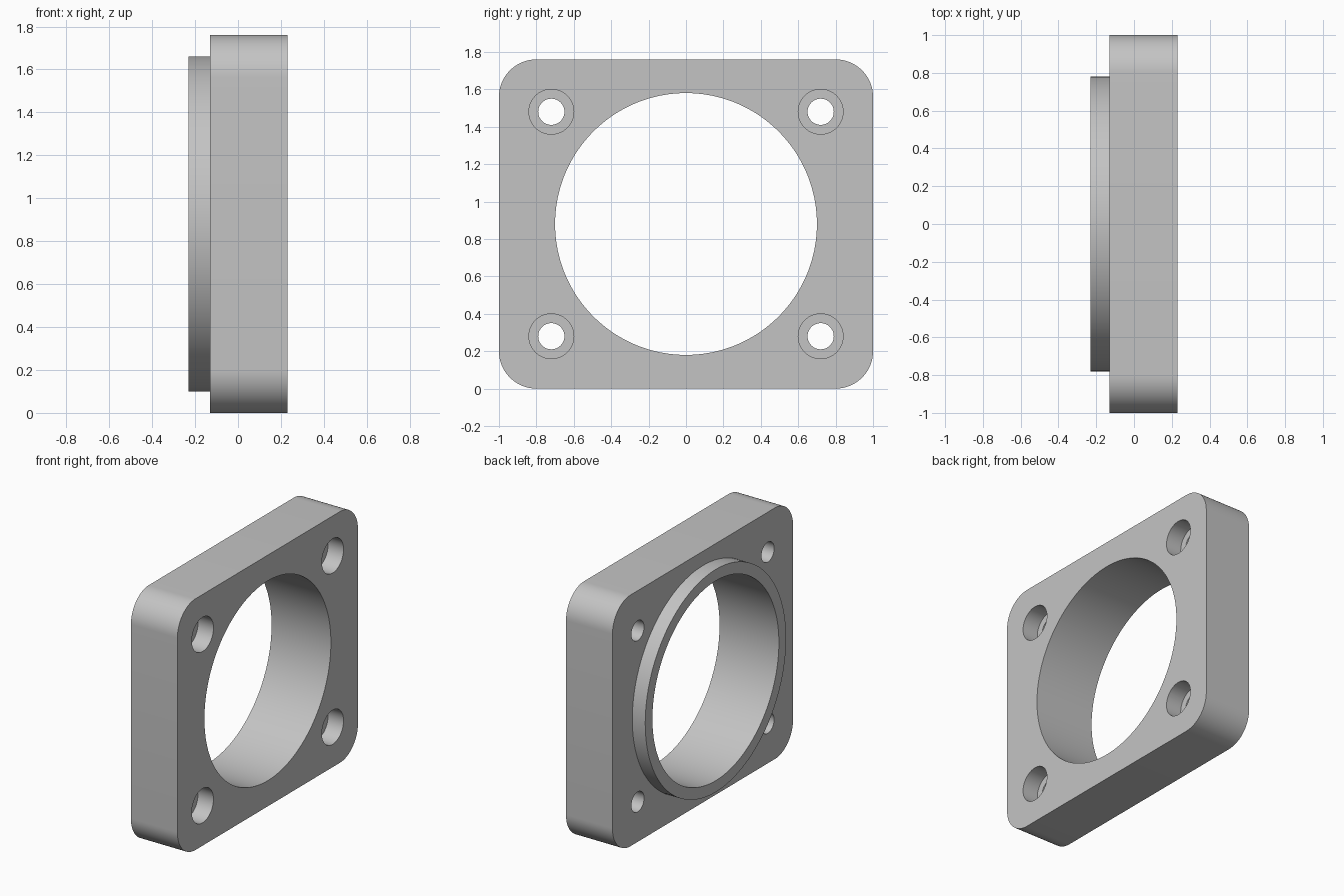
import bpy
import bmesh
import math
from mathutils import Matrix, Vector

old = bpy.data.objects.get("Cube")
if old:
    bpy.data.objects.remove(old, do_unlink=True)

BACK, FACE = -0.13, 0.23      # plate faces along x
COLLAR_END = -0.23
MID_Z = 0.88
BOLT_DEPTH = 0.12

grey = bpy.data.materials.new("plain grey")
grey.use_nodes = True
COLOR = (0.55, 0.55, 0.55, 1)
grey.diffuse_color = COLOR
grey.node_tree.nodes["Principled BSDF"].inputs["Base Color"].default_value = COLOR


def make_object(name, bm):
    mesh = bpy.data.meshes.new(name)
    bm.to_mesh(mesh)
    bm.free()
    mesh.materials.append(grey)
    obj = bpy.data.objects.new(name, mesh)
    bpy.context.collection.objects.link(obj)
    return obj


def x_cylinder(name, radius, x0, x1, y, z, sides):
    """Solid cylinder lying along x."""
    bm = bmesh.new()
    place = Matrix.Translation(((x0 + x1) / 2, y, z)) @ Matrix.Rotation(math.pi / 2, 4, "Y")
    bmesh.ops.create_cone(bm, cap_ends=True, segments=sides, radius1=radius,
                          radius2=radius, depth=x1 - x0, matrix=place)
    return make_object(name, bm)


def combine(target, tool, operation):
    """Apply a boolean and discard the tool."""
    tool.hide_render = True
    mod = target.modifiers.new("combine", "BOOLEAN")
    mod.operation = operation
    mod.solver = "EXACT"
    mod.object = tool
    bpy.context.view_layer.objects.active = target
    bpy.ops.object.modifier_apply(modifier=mod.name)
    bpy.data.objects.remove(tool, do_unlink=True)


# Plate with rounded corners
bm = bmesh.new()
size = Vector((FACE - BACK, 2, 2 * MID_Z))
bmesh.ops.create_cube(bm, size=1, matrix=Matrix.Translation(((BACK + FACE) / 2, 0, MID_Z))
                      @ Matrix.Diagonal(size).to_4x4())
corners = [e for e in bm.edges if abs(e.verts[0].co.x - e.verts[1].co.x) > 0.1]
bmesh.ops.bevel(bm, geom=corners, offset=0.2, segments=16, profile=0.5, affect="EDGES")
flange = make_object("flange_plate", bm)

# Raised locating collar on the back
combine(flange, x_cylinder("collar", 0.78, COLLAR_END, 0, 0, MID_Z, 128), "UNION")

# Central bore
combine(flange, x_cylinder("bore", 0.70, -0.5, 0.5, 0, MID_Z, 128), "DIFFERENCE")

# Counterbored bolt holes
for y in (-0.72, 0.72):
    for z in (MID_Z - 0.6, MID_Z + 0.6):
        combine(flange, x_cylinder("bolt_hole", 0.07, -0.5, 0.5, y, z, 48), "DIFFERENCE")
        combine(flange, x_cylinder("counterbore", 0.12, FACE - BOLT_DEPTH, 0.5, y, z, 48),
                "DIFFERENCE")

# Smooth curved walls, crisp rims
bpy.ops.object.select_all(action="DESELECT")
flange.select_set(True)
bpy.context.view_layer.objects.active = flange
bpy.ops.object.shade_smooth_by_angle(angle=math.radians(30))
